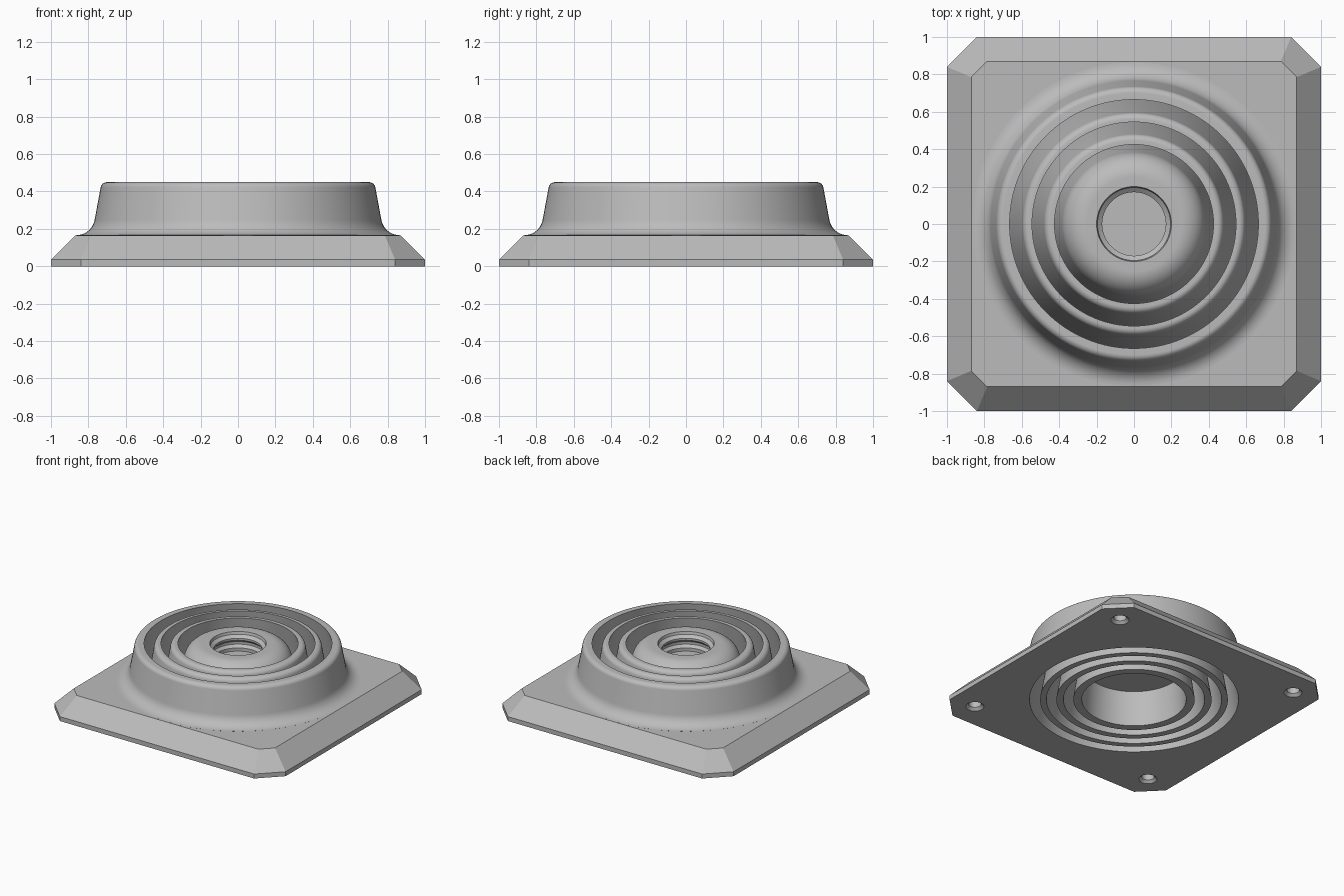
import bpy, bmesh, math

if "Cube" in bpy.data.objects:
    bpy.data.objects.remove(bpy.data.objects["Cube"], do_unlink=True)

GREY = (0.5, 0.5, 0.5, 1)
grey = bpy.data.materials.new("light grey plastic")
grey.use_nodes = True
grey.diffuse_color = GREY
grey.node_tree.nodes["Principled BSDF"].inputs["Base Color"].default_value = GREY

TOP = 0.45      # common height of collar and rings
LEAN = 0.075    # inward lean of each wall over the full height


def add_object(name, bm):
    bmesh.ops.recalc_face_normals(bm, faces=bm.faces)
    mesh = bpy.data.meshes.new(name)
    bm.to_mesh(mesh)
    bm.free()
    mesh.materials.append(grey)
    obj = bpy.data.objects.new(name, mesh)
    bpy.context.collection.objects.link(obj)
    return obj


def arc(cx, cz, r, start, end, steps=10):
    angles = [math.radians(start + (end - start) * i / steps) for i in range(steps + 1)]
    return [(cx + r * math.cos(a), cz + r * math.sin(a)) for a in angles]


def lathe(name, profile, closed=True, center=(0, 0), sides=128):
    """Revolve a profile of (radius, height) points round the z axis."""
    bm = bmesh.new()
    rows = []
    for r, z in profile:
        if r == 0:
            rows.append([bm.verts.new((*center, z))] * sides)
            continue
        rows.append([bm.verts.new((center[0] + r * math.cos(a), center[1] + r * math.sin(a), z))
                     for a in (math.tau * i / sides for i in range(sides))])
    pairs = list(zip(rows, rows[1:])) + ([(rows[-1], rows[0])] if closed else [])
    for a, b in pairs:
        for i in range(sides):
            j = (i + 1) % sides
            bm.faces.new(list(dict.fromkeys((a[i], a[j], b[j], b[i]))))
    return add_object(name, bm)


def smooth(obj):
    bpy.ops.object.select_all(action="DESELECT")
    obj.select_set(True)
    bpy.context.view_layer.objects.active = obj
    bpy.ops.object.shade_smooth_by_angle(angle=math.radians(30))


def cut(target, cutter):
    mod = target.modifiers.new("cut", "BOOLEAN")
    mod.operation, mod.solver, mod.object = "DIFFERENCE", "EXACT", cutter
    bpy.context.view_layer.objects.active = target
    bpy.ops.object.modifier_apply(modifier=mod.name)
    bpy.data.objects.remove(cutter, do_unlink=True)


# Base plate: bevelled square with clipped corners
bm = bmesh.new()
levels = []
for half, clip, z in ((1, 0.84, 0), (1, 0.84, 0.035), (0.87, 0.785, 0.165)):
    corners = []
    for k in range(4):
        c, s = round(math.cos(k * math.pi / 2)), round(math.sin(k * math.pi / 2))
        for x, y in ((half, clip), (clip, half)):
            corners.append(bm.verts.new((c * x - s * y, s * x + c * y, z)))
    levels.append(corners)
for a, b in zip(levels, levels[1:]):
    for i in range(8):
        j = (i + 1) % 8
        bm.faces.new((a[i], a[j], b[j], b[i]))
bm.faces.new(levels[0])
bm.faces.new(levels[-1])
plate = add_object("base_plate", bm)

# Opening for the collar and four blind countersunk screw holes
bore = 0.77
cut(plate, lathe("bore_cutter", [(0, -0.1), (bore, -0.1), (bore, 0.3), (0, 0.3)], False))
for x in (-0.8, 0.8):
    for y in (-0.8, 0.8):
        screw = [(0, -0.02), (0.085, -0.02), (0.045, 0.02), (0.045, 0.12), (0, 0.12)]
        cut(plate, lathe("screw_cutter", screw, False, (x, y), 32))

# Collar: leaning wall flowing into the plate with a fillet
collar = [(0.74, 0), (bore, 0), (bore, 0.1)]
collar += arc(0.865, 0.266, 0.1, 270, 190)
collar += arc(0.70, TOP - 0.035, 0.035, 10, 90)
collar += [(0.74 - LEAN, TOP)]
smooth(lathe("collar", collar))

# Two nested loose rings, rounded on the outer top edge
for name, outer, inner in (("outer_ring", 0.665, 0.62), ("inner_ring", 0.55, 0.5)):
    ring = [(inner, 0), (outer, 0)]
    ring += arc(outer - LEAN - 0.03, TOP - 0.035, 0.035, 10, 90)
    ring += [(inner - LEAN, TOP)]
    smooth(lathe(name, ring))

# Central hub: domed shoulder, grooved socket above, round recess below
hub = [(0, 0.27), (0.355, 0.27), (0.37, 0), (0.43, 0)]
hub += arc(0.25, TOP - 0.135, 0.135, 8, 90, 16)
hub += [(0.2, TOP), (0.195, 0.43), (0.17, 0.41), (0.17, 0.395), (0.19, 0.375),
        (0.19, 0.355), (0.17, 0.335), (0.17, 0.31), (0, 0.31)]
smooth(lathe("hub", hub, False))
